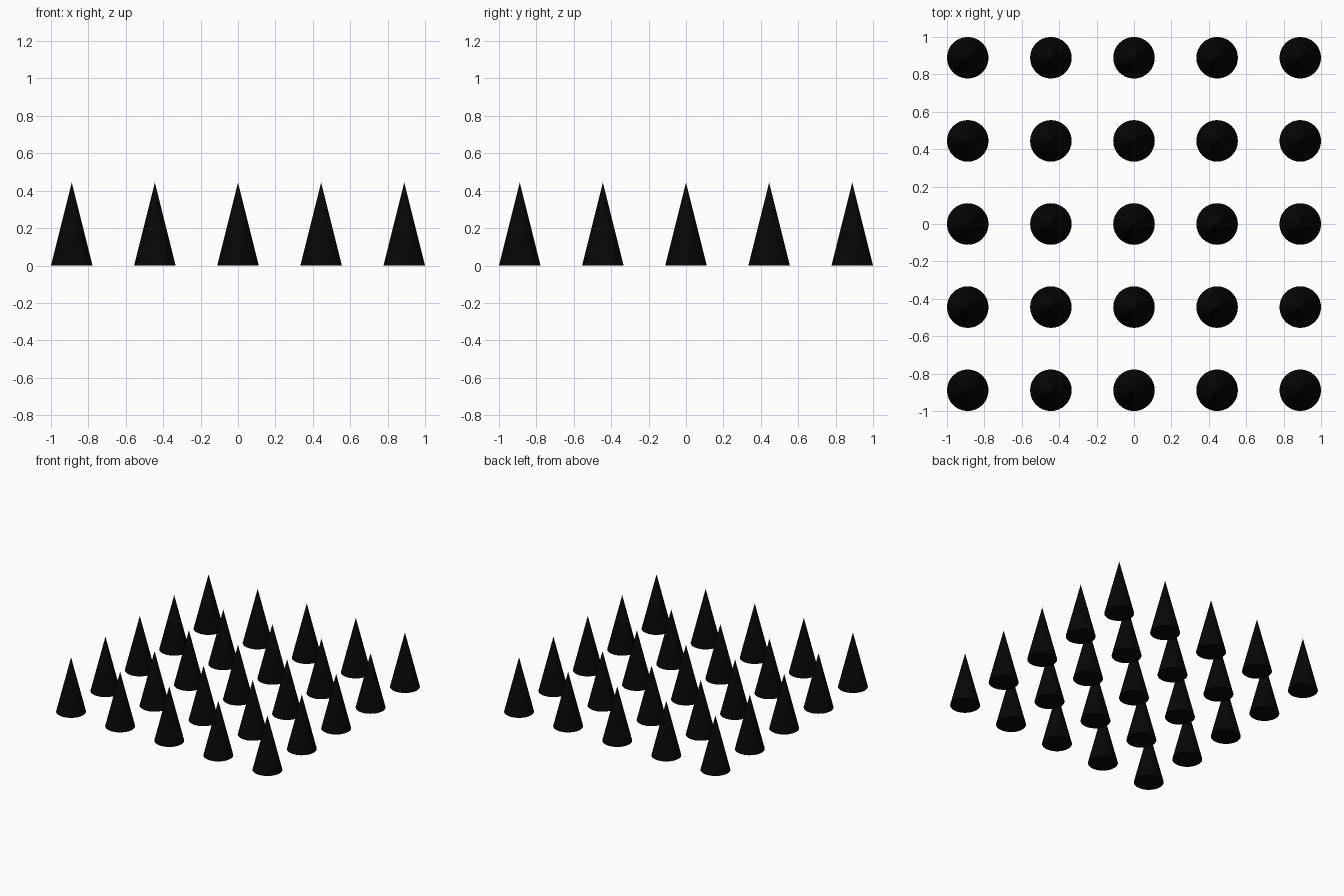
import bpy

if "Cube" in bpy.data.objects:
    bpy.data.objects.remove(bpy.data.objects["Cube"])

STEP = 4 / 9      # spacing between spikes
RADIUS = 1 / 9
HEIGHT = 4 / 9

# Black finish shared by every spike
black = bpy.data.materials.new("black")
black.diffuse_color = (0.002, 0.002, 0.002, 1)
black.use_nodes = True
black.node_tree.nodes["Principled BSDF"].inputs["Base Color"].default_value = black.diffuse_color

# First spike: a closed cone standing on the ground
bpy.ops.mesh.primitive_cone_add(vertices=32, radius1=RADIUS, radius2=0,
                                depth=HEIGHT, location=(0, 0, HEIGHT / 2))
source = bpy.context.object
source.name = "spike"
source.data.materials.append(black)

# 5 x 5 grid of linked copies
for row in range(-2, 3):
    for col in range(-2, 3):
        if row == 0 and col == 0:
            continue
        spike = source.copy()
        spike.name = f"spike_{row + 3}_{col + 3}"
        spike.location = (col * STEP, row * STEP, HEIGHT / 2)
        bpy.context.collection.objects.link(spike)
